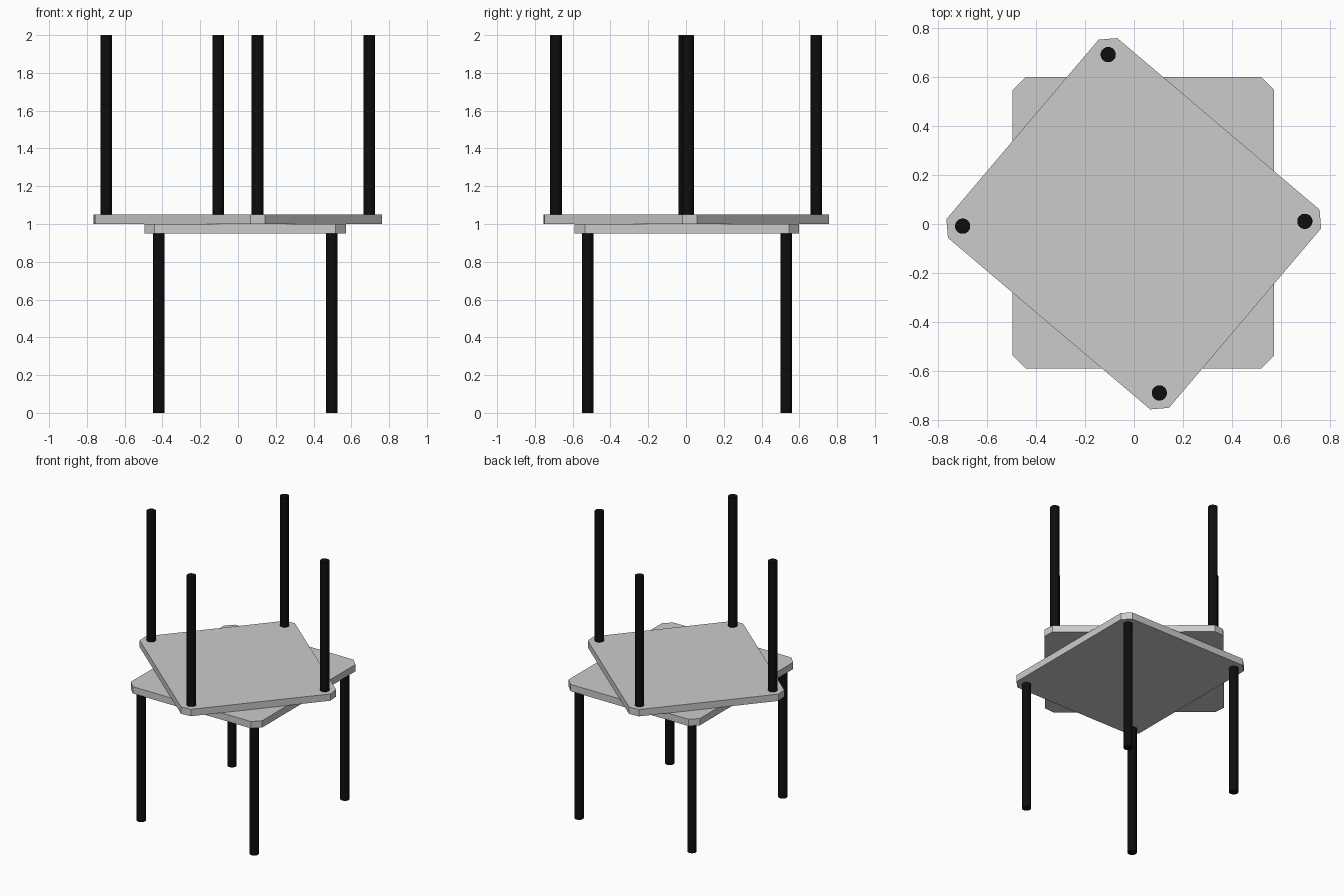
import bpy, bmesh
from math import radians, pi
from mathutils import Matrix

if "Cube" in bpy.data.objects:
    bpy.data.objects.remove(bpy.data.objects["Cube"])

HX, HY, CUT, THICK = 0.533, 0.594, 0.054, 0.05   # top half sizes, corner cut, thickness
LX, LY, LEG_R, LEG_H = 0.458, 0.525, 0.031, 0.95  # leg offsets, radius, length

black = bpy.data.materials.new("black_metal")
black.diffuse_color = (0.004, 0.004, 0.004, 1)
black.use_nodes = True
black.node_tree.nodes["Principled BSDF"].inputs["Base Color"].default_value = black.diffuse_color


def make(name, bm, frame, mat=None):
    bmesh.ops.transform(bm, matrix=frame, verts=bm.verts)
    bmesh.ops.recalc_face_normals(bm, faces=bm.faces)
    mesh = bpy.data.meshes.new(name)
    bm.to_mesh(mesh)
    bm.free()
    if mat:
        mesh.materials.append(mat)
    obj = bpy.data.objects.new(name, mesh)
    bpy.context.collection.objects.link(obj)
    return obj


def table(name, frame):
    # Tabletop: rectangular slab with cut corners
    bm = bmesh.new()
    bmesh.ops.create_cube(bm, size=1, matrix=Matrix.Translation((0, 0, LEG_H + THICK / 2))
                          @ Matrix.Diagonal((2 * HX, 2 * HY, THICK, 1)))
    corners = [e for e in bm.edges if abs(e.verts[0].co.z - e.verts[1].co.z) > 0.01]
    bmesh.ops.bevel(bm, geom=corners, offset=CUT, segments=1, affect='EDGES')
    make(name + "_tabletop", bm, frame)

    # Four round legs
    for sx, side in ((-1, "left"), (1, "right")):
        for sy, end in ((-1, "front"), (1, "back")):
            bm = bmesh.new()
            bmesh.ops.create_cone(bm, cap_ends=True, segments=32, radius1=LEG_R, radius2=LEG_R,
                                  depth=LEG_H, matrix=Matrix.Translation((sx * LX, sy * LY, LEG_H / 2)))
            for f in bm.faces:
                f.smooth = len(f.verts) == 4
            for e in bm.edges:
                e.smooth = all(f.smooth for f in e.link_faces)
            make(f"{name}_{end}_{side}_leg", bm, frame, black)


# Lower table stands upright; upper one lies turned on it with its legs in the air
table("lower", Matrix.Translation((0.038, 0.005, 0)))
table("upper", Matrix.Translation((-0.001, 0.001, 2)) @ Matrix.Rotation(radians(49.7), 4, 'Z')
      @ Matrix.Rotation(pi, 4, 'X'))
